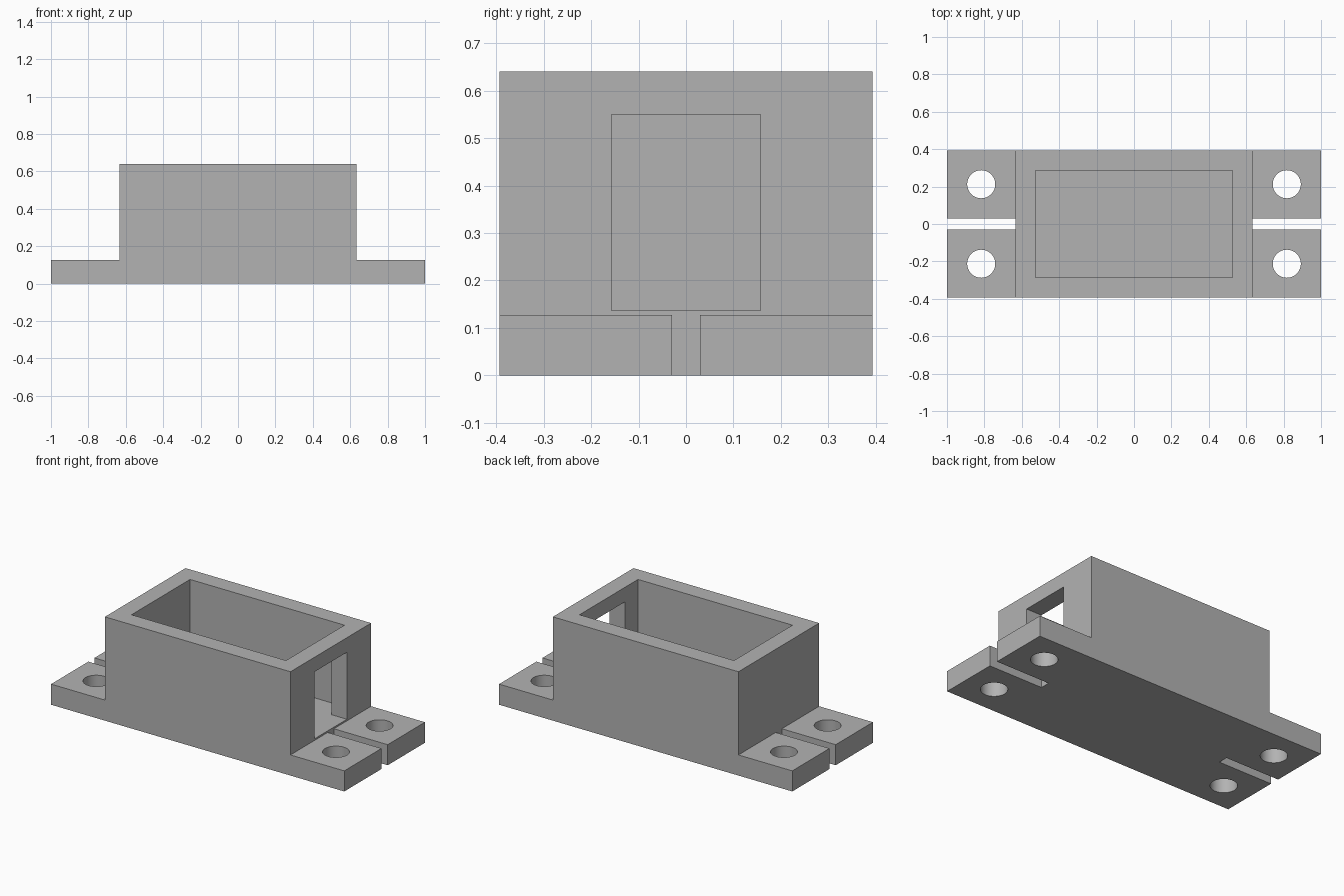
import bpy, bmesh
from mathutils import Matrix, Vector

if "Cube" in bpy.data.objects:
    bpy.data.objects.remove(bpy.data.objects["Cube"], do_unlink=True)

# Main dimensions
LENGTH, DEPTH, HEIGHT = 1.0, 0.393, 0.64      # half length, half depth, full height
BODY, FLANGE = 0.633, 0.127                   # housing half length, flange thickness
CAVITY_X, CAVITY_Y, FLOOR = 0.527, 0.285, 0.137

grey = bpy.data.materials.new("plain_grey")
grey.use_nodes = True
colour = (0.45, 0.45, 0.45, 1)
grey.diffuse_color = colour
grey.node_tree.nodes["Principled BSDF"].inputs["Base Color"].default_value = colour


def add_object(name, bm):
    bmesh.ops.recalc_face_normals(bm, faces=bm.faces)
    mesh = bpy.data.meshes.new(name)
    bm.to_mesh(mesh)
    bm.free()
    mesh.materials.append(grey)
    obj = bpy.data.objects.new(name, mesh)
    bpy.context.collection.objects.link(obj)
    return obj


def box(name, low, high):
    bm = bmesh.new()
    bmesh.ops.create_cube(bm, size=2)
    for v in bm.verts:
        v.co = Vector([high[i] if v.co[i] > 0 else low[i] for i in range(3)])
    return add_object(name, bm)


def cylinder(name, x, y, radius):
    bm = bmesh.new()
    bmesh.ops.create_cone(bm, cap_ends=True, segments=48, radius1=radius, radius2=radius,
                          depth=1, matrix=Matrix.Translation((x, y, 0)))
    return add_object(name, bm)


def cut(target, cutter):
    mod = target.modifiers.new(cutter.name, "BOOLEAN")
    mod.operation = "DIFFERENCE"
    mod.solver = "EXACT"
    mod.object = cutter
    cutter.hide_render = True
    bpy.context.view_layer.objects.active = target
    bpy.ops.object.modifier_apply(modifier=mod.name)
    bpy.data.objects.remove(cutter, do_unlink=True)


# Stepped housing with a flange at each end, extruded from its side profile
bm = bmesh.new()
half = [(LENGTH, 0), (LENGTH, FLANGE), (BODY, FLANGE), (BODY, HEIGHT)]
profile = half + [(-x, z) for x, z in reversed(half)]
face = bm.faces.new([bm.verts.new((x, -DEPTH, z)) for x, z in profile])
side = bmesh.ops.extrude_face_region(bm, geom=[face])["geom"]
bmesh.ops.translate(bm, vec=(0, 2 * DEPTH, 0),
                    verts=[g for g in side if isinstance(g, bmesh.types.BMVert)])
housing = add_object("mounting_housing", bm)

# Open-topped cavity and the window in the left wall
cut(housing, box("cavity", (-CAVITY_X, -CAVITY_Y, FLOOR), (CAVITY_X, CAVITY_Y, 1)))
cut(housing, box("window", (0.4, -0.157, FLOOR), (0.8, 0.157, 0.55)))

# Slot and two screw holes in each flange
for s in (-1, 1):
    ends = sorted((s * BODY, s * 1.2))
    cut(housing, box("slot", (ends[0], -0.03, -0.1), (ends[1], 0.03, 0.3)))
    for t in (-1, 1):
        cut(housing, cylinder("screw_hole", s * 0.817, t * 0.2125, 0.075))

# Smooth hole walls, sharp corners
bpy.ops.object.select_all(action="DESELECT")
housing.select_set(True)
bpy.context.view_layer.objects.active = housing
bpy.ops.object.shade_smooth_by_angle()
